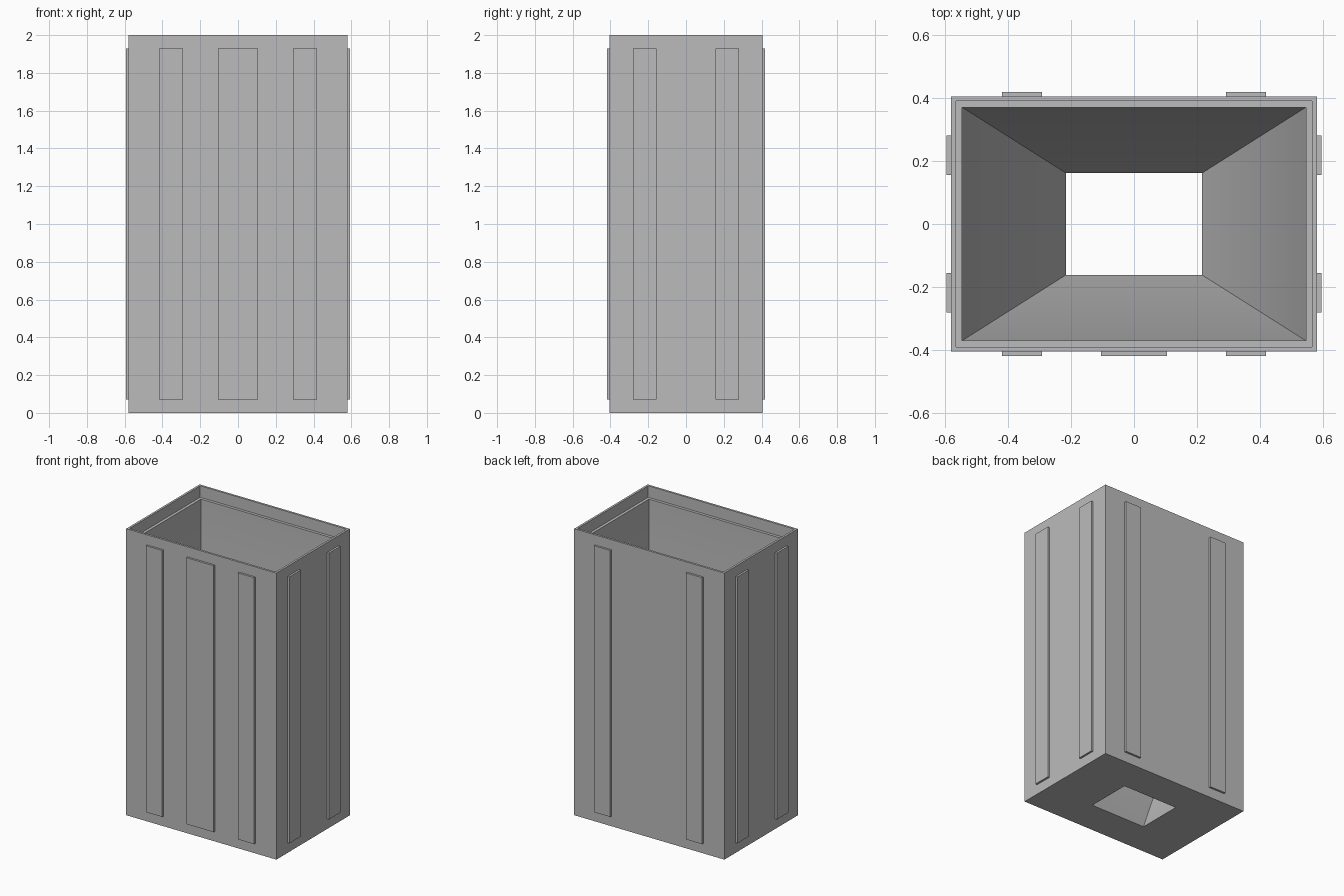
import bpy
import bmesh

cube = bpy.data.objects.get("Cube")
if cube:
    bpy.data.objects.remove(cube, do_unlink=True)

# Single grey material
grey = bpy.data.materials.new("plain grey")
grey.use_nodes = True
colour = (0.5, 0.5, 0.5, 1)
grey.diffuse_color = colour
grey.node_tree.nodes["Principled BSDF"].inputs["Base Color"].default_value = colour

HALF_X, HALF_Y, HEIGHT = 0.58, 0.405, 2.0
STRIP_DEPTH = 0.014


def add_object(name, bm):
    bmesh.ops.recalc_face_normals(bm, faces=bm.faces)
    mesh = bpy.data.meshes.new(name)
    bm.to_mesh(mesh)
    bm.free()
    mesh.materials.append(grey)
    obj = bpy.data.objects.new(name, mesh)
    bpy.context.collection.objects.link(obj)
    return obj


def add_box(name, low, high):
    bm = bmesh.new()
    bmesh.ops.create_cube(bm, size=1)
    for v in bm.verts:
        for i in range(3):
            v.co[i] = high[i] if v.co[i] > 0 else low[i]
    return add_object(name, bm)


# Hollow bin: rectangular loops from the outlet, up the outside,
# over the rim and ledge, then down the inner walls and hopper
loops = [
    (HALF_X, HALF_Y, 0),
    (HALF_X, HALF_Y, HEIGHT),
    (0.565, 0.39, HEIGHT),
    (0.565, 0.39, 1.92),
    (0.545, 0.37, 1.92),
    (0.545, 0.37, 0.62),
    (0.215, 0.161, 0),
]
bm = bmesh.new()
rings = [[bm.verts.new((sx * x, sy * y, z))
          for sx, sy in ((-1, -1), (1, -1), (1, 1), (-1, 1))]
         for x, y, z in loops]
for a, b in zip(rings, rings[1:] + rings[:1]):
    for i in range(4):
        j = (i + 1) % 4
        bm.faces.new((a[i], a[j], b[j], b[i]))
body = add_object("bin_body", bm)
bpy.context.view_layer.objects.active = body
body.select_set(True)
bpy.ops.object.shade_smooth_by_angle()


# Raised strips: a span along one wall, standing out from its face
def add_strip(name, axis, side, start, end):
    wall = (HALF_X, HALF_Y)[axis]
    depth = sorted((side * wall, side * (wall + STRIP_DEPTH)))
    span = sorted((start, end))
    xs, ys = (depth, span) if axis == 0 else (span, depth)
    add_box(name, (xs[0], ys[0], 0.07), (xs[1], ys[1], 1.93))


add_strip("front_centre_strip", 1, -1, -0.105, 0.105)
for label, s in (("left", 1), ("right", -1)):
    add_strip(f"front_{label}_strip", 1, -1, s * 0.292, s * 0.418)
    add_strip(f"back_{label}_strip", 1, 1, s * 0.292, s * 0.418)
    add_strip(f"{label}_side_front_strip", 0, s, -0.28, -0.156)
    add_strip(f"{label}_side_back_strip", 0, s, 0.156, 0.28)
